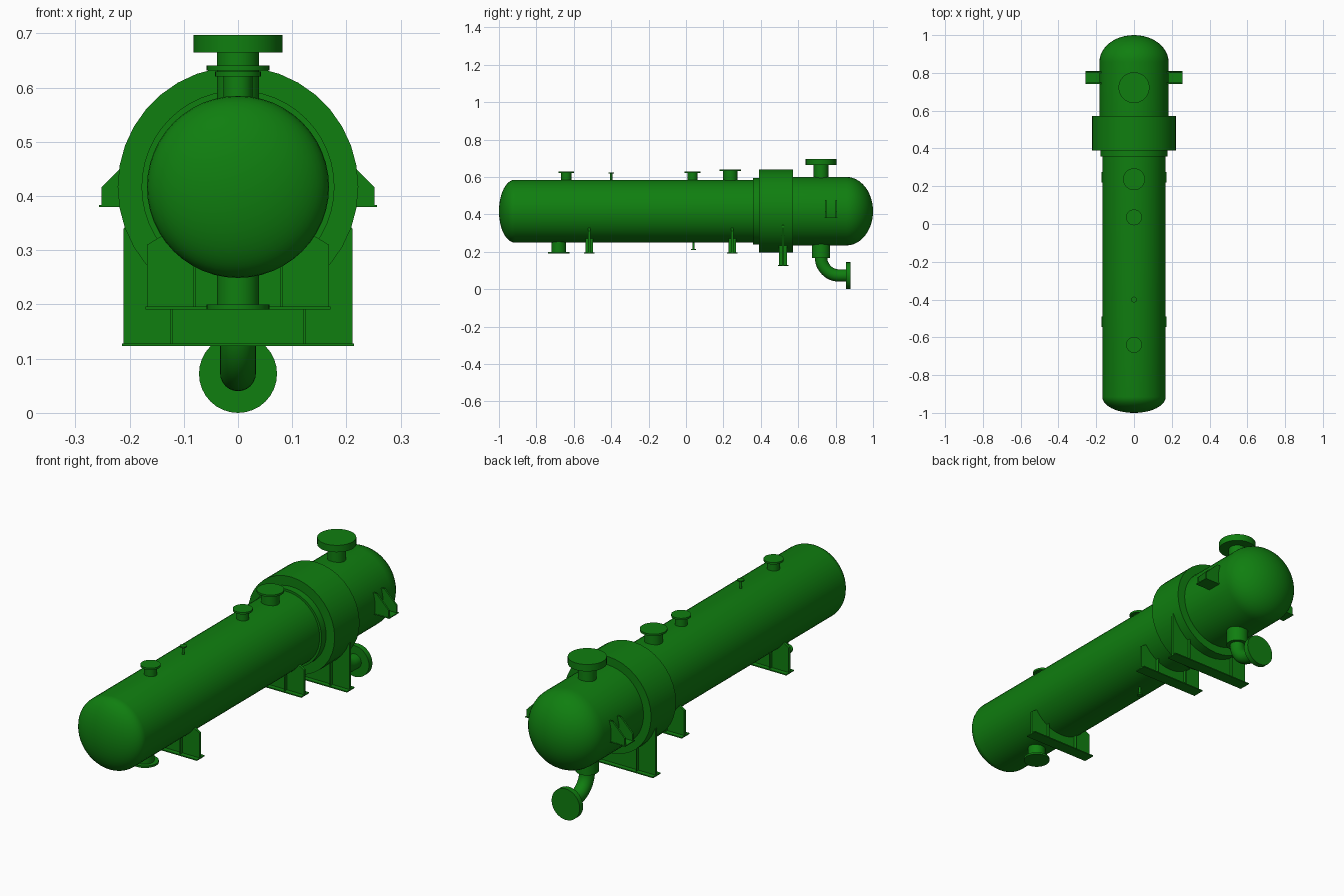
import bpy, bmesh
from math import pi, sin, cos, radians
from mathutils import Matrix, Vector

cube = bpy.data.objects.get("Cube")
if cube:
    bpy.data.objects.remove(cube, do_unlink=True)

green = bpy.data.materials.new("vessel_green")
green.use_nodes = True
colour = (0.005, 0.21, 0.005, 1)
green.diffuse_color = colour
green.node_tree.nodes["Principled BSDF"].inputs["Base Color"].default_value = colour

AXIS_Z = 0.417
ALONG_Y = Matrix.Rotation(-pi / 2, 4, 'X')   # turns local z to world +y
UP = Matrix.Identity(4)
DOWN = Matrix.Rotation(pi, 4, 'X')


def finish(name, bm, smooth=True):
    bmesh.ops.remove_doubles(bm, verts=bm.verts, dist=0.00001)
    bmesh.ops.recalc_face_normals(bm, faces=bm.faces)
    mesh = bpy.data.meshes.new(name)
    bm.to_mesh(mesh)
    bm.free()
    mesh.materials.append(green)
    ob = bpy.data.objects.new(name, mesh)
    bpy.context.collection.objects.link(ob)
    if smooth:
        bpy.ops.object.select_all(action='DESELECT')
        ob.select_set(True)
        bpy.context.view_layer.objects.active = ob
        bpy.ops.object.shade_smooth_by_angle(angle=radians(35))
    return ob


def lathe(name, profile, loc, turn=UP, sides=32):
    """Revolve (radius, height) points, closed at both ends on the axis."""
    bm = bmesh.new()
    points = [(0, profile[0][1])] + profile + [(0, profile[-1][1])]
    verts = [bm.verts.new((r, 0, h)) for r, h in points]
    edges = [bm.edges.new(pair) for pair in zip(verts, verts[1:])
             if (pair[0].co - pair[1].co).length > 0.00001]
    bmesh.ops.spin(bm, geom=verts + edges, cent=(0, 0, 0), axis=(0, 0, 1),
                   angle=2 * pi, steps=sides)
    bm.transform(Matrix.Translation(loc) @ turn)
    return finish(name, bm)


def plate(name, outline, y, thick):
    """Extrude an (x, z) outline along y, centred on y."""
    bm = bmesh.new()
    face = bm.faces.new([bm.verts.new((x, y - thick / 2, z)) for x, z in outline])
    new = bmesh.ops.extrude_face_region(bm, geom=[face])["geom"]
    bmesh.ops.translate(bm, vec=(0, thick, 0),
                        verts=[v for v in new if isinstance(v, bmesh.types.BMVert)])
    return finish(name, bm, smooth=False)


def box(name, x0, x1, y, depth, z0, z1):
    return plate(name, [(x0, z0), (x1, z0), (x1, z1), (x0, z1)], y, depth)


def dome(radius, depth, steps=12):
    """Quarter ellipse from the rim to the pole."""
    return [(radius * cos(i * pi / 2 / steps), depth * sin(i * pi / 2 / steps))
            for i in range(steps)] + [(0.0, depth)]


# Vessel body: domed tube shell, collar, girth band and domed rear shell
front_head = [(r, -0.915 - h) for r, h in reversed(dome(0.168, 0.085))]
lathe("main_shell", front_head + [(0.168, 0.4)], (0, 0, AXIS_Z), ALONG_Y, 48)
lathe("collar", [(0.178, 0.357), (0.178, 0.4)], (0, 0, AXIS_Z), ALONG_Y, 48)
lathe("girth_band", [(0.222, 0.39), (0.222, 0.572)], (0, 0, AXIS_Z), ALONG_Y, 36)
rear_head = [(r, 0.858 + h) for r, h in dome(0.183, 0.142)]
lathe("rear_shell", [(0.183, 0.55)] + rear_head, (0, 0, AXIS_Z), ALONG_Y, 48)


# Nozzles: neck plus flange in one turned profile
def nozzle(name, y, neck, flange, thick, end_z):
    turn = UP if end_z > AXIS_Z else DOWN
    length = abs(end_z - AXIS_Z)
    lathe(name, [(neck, 0.1), (neck, length - thick), (flange, length - thick),
                 (flange, length)], (0, y, AXIS_Z), turn)


nozzle("front_top_nozzle", -0.64, 0.027, 0.042, 0.009, 0.63)
nozzle("vent_nozzle", -0.4, 0.006, 0.015, 0.006, 0.624)
nozzle("middle_top_nozzle", 0.035, 0.027, 0.042, 0.009, 0.63)
nozzle("large_top_nozzle", 0.237, 0.039, 0.058, 0.009, 0.641)
nozzle("rear_top_nozzle", 0.722, 0.039, 0.082, 0.032, 0.697)
nozzle("front_bottom_nozzle", -0.68, 0.039, 0.058, 0.009, 0.191)
nozzle("drain_nozzle", 0.04, 0.006, 0.013, 0.006, 0.21)

# Outlet: socket, swept elbow, short pipe and flange facing the back
lathe("outlet_socket", [(0.049, 0.168), (0.049, 0.3)], (0, 0.722, 0))
bm = bmesh.new()
ring = bmesh.ops.create_circle(bm, segments=24, radius=0.033,
                               matrix=Matrix.Translation((0, 0.722, 0.17)))
bmesh.ops.spin(bm, geom=ring["verts"] + bm.edges[:], cent=(0, 0.819, 0.17),
               axis=(1, 0, 0), angle=pi / 2, steps=12)
finish("outlet_elbow", bm)
lathe("outlet_pipe", [(0.033, 0.819), (0.033, 0.86)], (0, 0, 0.073), ALONG_Y, 24)
lathe("outlet_flange", [(0.072, 0.855), (0.072, 0.88)], (0, 0, 0.072), ALONG_Y)


# Saddles: web plate reaching into the shell, base plate and stiffening ribs
def saddle(name, y, half, base_z, shoulder, top, rib_x, rib_top):
    web = [(-half, base_z), (half, base_z), (half, shoulder), top,
           (-top[0], top[1]), (-half, shoulder)]
    plate(name + "_web", web, y, 0.012)
    box(name + "_base", -half - 0.003, half + 0.003, y, 0.056, base_z, base_z + 0.005)
    for side in (-1, 1):
        x = side * rib_x
        box(name + "_rib", x - 0.002, x + 0.002, y, 0.042, base_z, rib_top)


saddle("front_saddle", -0.517, 0.168, 0.191, 0.31, (0.135, 0.33), 0.08, 0.29)
saddle("middle_saddle", 0.247, 0.168, 0.191, 0.31, (0.135, 0.33), 0.08, 0.29)
saddle("rear_saddle", 0.519, 0.211, 0.123, 0.34, (0.19, 0.36), 0.123, 0.26)

# Side lifting lugs: seat plate with two sloped gussets on each side
for side, word in ((1, "left"), (-1, "right")):
    box(word + "_lug_seat", side * 0.17, side * 0.256, 0.775, 0.07, 0.38, 0.384)
    gusset = [(0.17, 0.383), (0.252, 0.383), (0.252, 0.416), (0.19, 0.478), (0.17, 0.478)]
    for y in (0.746, 0.804):
        plate(word + "_lug_gusset", [(side * x, z) for x, z in gusset], y, 0.008)
